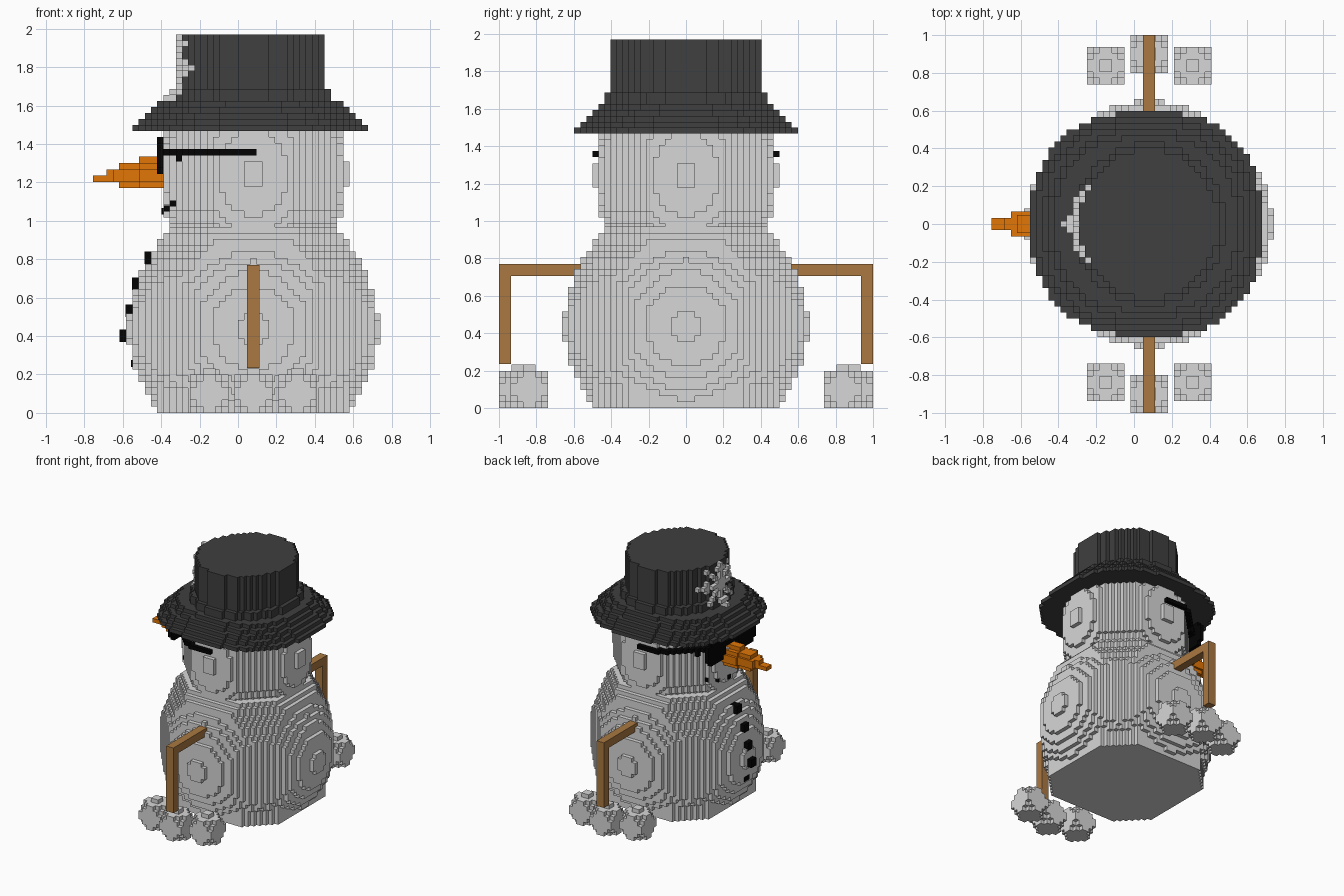
import bpy
import bmesh
import math

if "Cube" in bpy.data.objects:
    bpy.data.objects.remove(bpy.data.objects["Cube"], do_unlink=True)

V = 0.0323          # cube size
CX = 0.08           # centre of the figure in x


def material(name, rgb):
    m = bpy.data.materials.new(name)
    m.use_nodes = True
    m.diffuse_color = (*rgb, 1)
    bsdf = next(n for n in m.node_tree.nodes if n.type == 'BSDF_PRINCIPLED')
    bsdf.inputs["Base Color"].default_value = (*rgb, 1)
    bsdf.inputs["Roughness"].default_value = 0.9
    return m


SNOW = material("snow_grey", (0.68, 0.68, 0.68))
FELT = material("hat_charcoal", (0.05, 0.05, 0.05))
COAL = material("coal_black", (0.001, 0.001, 0.001))
ORANGE = material("carrot_orange", (0.75, 0.18, 0.002))
WOOD = material("stick_brown", (0.40, 0.19, 0.054))


def finish(name, bm, mat):
    mesh = bpy.data.meshes.new(name)
    bm.to_mesh(mesh)
    bm.free()
    mesh.materials.append(mat)
    ob = bpy.data.objects.new(name, mesh)
    bpy.context.collection.objects.link(ob)


def voxels(name, cells, mat, origin, size=(V, V, V)):
    """Outer skin of a set of cubes; cell (0, 0, 0) is centred on origin."""
    bm = bmesh.new()
    verts = {}

    def vert(p):
        if p not in verts:
            verts[p] = bm.verts.new([o + q * s / 2 for o, q, s in zip(origin, p, size)])
        return verts[p]

    for c in sorted(cells):
        for axis in range(3):
            for sign in (-1, 1):
                n = list(c)
                n[axis] += sign
                if tuple(n) in cells:
                    continue
                corners = []
                for a, b in ((-1, -1), (1, -1), (1, 1), (-1, 1)):
                    p = [2 * q for q in c]
                    p[axis] += sign
                    p[(axis + 1) % 3] += a
                    p[(axis + 2) % 3] += b
                    corners.append(vert(tuple(p)))
                bm.faces.new(corners if sign > 0 else corners[::-1])
    finish(name, bm, mat)


def boxes(name, spans, mat):
    """One object made of boxes given as x0, x1, y0, y1, z0, z1."""
    bm = bmesh.new()
    for x0, x1, y0, y1, z0, z1 in spans:
        cube = bmesh.ops.create_cube(bm, size=1)["verts"]
        bmesh.ops.scale(bm, vec=(x1 - x0, y1 - y0, z1 - z0), verts=cube)
        bmesh.ops.translate(bm, vec=((x0 + x1) / 2, (y0 + y1) / 2, (z0 + z1) / 2), verts=cube)
    finish(name, bm, mat)


def fill(test, r, k0, k1):
    return {(i, j, k) for i in range(-r, r + 1) for j in range(-r, r + 1)
            for k in range(k0, k1) if test(i, j, k)}


# Body: octagonal core with a ball bulging through its sides
def in_body(i, j, k):
    z = k + 0.5
    s = abs(i) + abs(j)
    half = 15 - max(0, k - 27)
    core = max(abs(i), abs(j)) <= half and s <= 24.6 - max(0, k - 24) * 0.9
    ball = i * i + j * j + (z - 13.7) ** 2 <= 20.15 ** 2 and s <= 26 - max(0, k - 23)
    return core or ball


voxels("body", fill(in_body, 21, 0, 30), SNOW, (CX, 0, V / 2))

# Head: tall ball with flattened diagonals, straighter above the middle
HEAD_Z = 0.953


def in_head(i, j, k):
    dz = k + 0.5 - 9.2
    bulge = (i * i + j * j) / 15.1 ** 2 + (dz / 18.6) ** 2 <= 1
    column = dz > 0 and i * i + j * j <= 14.3 ** 2
    return (bulge or column) and abs(i) + abs(j) <= 19.5 - max(0, 4 - k) * 0.5


head_cells = fill(in_head, 16, 0, 17)
voxels("head", head_cells, SNOW, (CX, 0, HEAD_Z + V / 2))

# Glasses: a thin band round the front of the head, with two flat lenses
glasses = {c for c in fill(lambda i, j, k: i <= 0, 16, 12, 13) if c not in head_cells
           and any((c[0] + a, c[1] + b, 12) in head_cells for a in (-1, 0, 1) for b in (-1, 0, 1))}
for side in (-1, 1):
    for j in range(3, 10):
        for k in range(9, 15):
            if not (j in (3, 9) and k in (9, 14)):
                glasses.add((-15, side * j, k))
    glasses.add((-12, side * 9, 11))
voxels("glasses", glasses - head_cells, COAL, (CX, 0, HEAD_Z + V / 2))

# Mouth: a row of coal bits lying in a curve
mouth = []
for y, z in ((-0.2, 1.09), (-0.11, 1.065), (0, 1.05), (0.11, 1.065), (0.2, 1.09)):
    x = CX - math.sqrt(0.468 ** 2 - y * y)
    mouth.append((x - 0.01, x + 0.05, y - 0.016, y + 0.016, z - 0.016, z + 0.016))
boxes("mouth", mouth, COAL)

# Carrot nose, stepping down to a tip
boxes("nose", [(-0.755, -0.38, -0.032, 0.032, 1.203, 1.235),
               (-0.685, -0.38, -0.032, 0.032, 1.203, 1.268),
               (-0.65, -0.38, -0.065, 0.065, 1.203, 1.268),
               (-0.62, -0.38, -0.048, 0.048, 1.17, 1.30),
               (-0.515, -0.38, -0.065, 0.065, 1.17, 1.30),
               (-0.515, -0.38, -0.032, 0.032, 1.17, 1.335),
               (-0.515, -0.38, -0.085, 0.085, 1.203, 1.268)], ORANGE)

# Buttons
boxes("buttons", [(x, x + 0.08, -0.032, 0.032, z0, z1) for x, z0, z1 in (
    (-0.487, 0.775, 0.84), (-0.552, 0.64, 0.705), (-0.585, 0.50, 0.565),
    (-0.618, 0.37, 0.435), (-0.556, 0.24, 0.275))], COAL)

# Hat: stepped brim and round crown, one radius per layer
HAT_Z, HAT_V = 1.467, 0.0314
LAYERS = [18, 17, 16, 15, 14, 13, 13] + [12] * 9


def in_hat(i, j, k):
    if not 0 <= k < len(LAYERS):
        return False
    ry = LAYERS[k] + 0.35
    rx = ry + (i < 0) if k < 5 else ry - 1
    n = 2.5 if k < 5 else 2.0
    return (abs(i) / rx) ** n + (abs(j) / ry) ** n <= 1


hat_cells = fill(in_hat, 20, 0, len(LAYERS))
voxels("hat", hat_cells, FELT, (CX, 0, HAT_Z + HAT_V / 2), (V, V, HAT_V))

# Snowflake: one layer of cubes on the front of the crown
flake = set()
for j in range(-6, 7):
    for dk in range(-5, 6):
        a, b = abs(j), abs(dk)
        if a == 0 or b == 0 or (a == b and a <= 4) or (a, b) in ((1, 4), (4, 1)):
            k = 10 + dk
            front = min(i for i in range(-20, 0) if (i, j, k) in hat_cells)
            flake.add((front - 1, j, k))
flake |= {(-13, 0, 5), (-13, 0, 6), (-14, 0, 5)}
voxels("snowflake", flake - hat_cells, SNOW, (CX, 0, HAT_Z + HAT_V / 2), (V, V, HAT_V))

# Snowball: cube with rounded corners and a small cap
ball_cells = {(i, j, k) for i in range(6) for j in range(6) for k in range(6)
              if math.dist((i, j, k), (2.5, 2.5, 2.5)) <= 3.7}
ball_cells |= {(i, j, 6) for i in (2, 3) for j in (2, 3)}

# Arms and snowballs on both sides
for side, label in ((-1, "right"), (1, "left")):
    def span(a, b):
        return sorted((side * a, side * b))

    boxes("stick_arm_" + label, [(0.047, 0.112, *span(0.5, 1.0), 0.705, 0.77),
                                 (0.047, 0.112, *span(0.935, 1.0), 0.235, 0.705)], WOOD)
    for n, (x, y) in enumerate(((-0.15, 0.838), (0.08, 0.9), (0.31, 0.838))):
        s = 0.0331
        voxels(f"snowball_{label}_{n + 1}", ball_cells, SNOW,
               (x - 2.5 * s, side * y - 2.5 * s, s / 2), (s, s, s))
